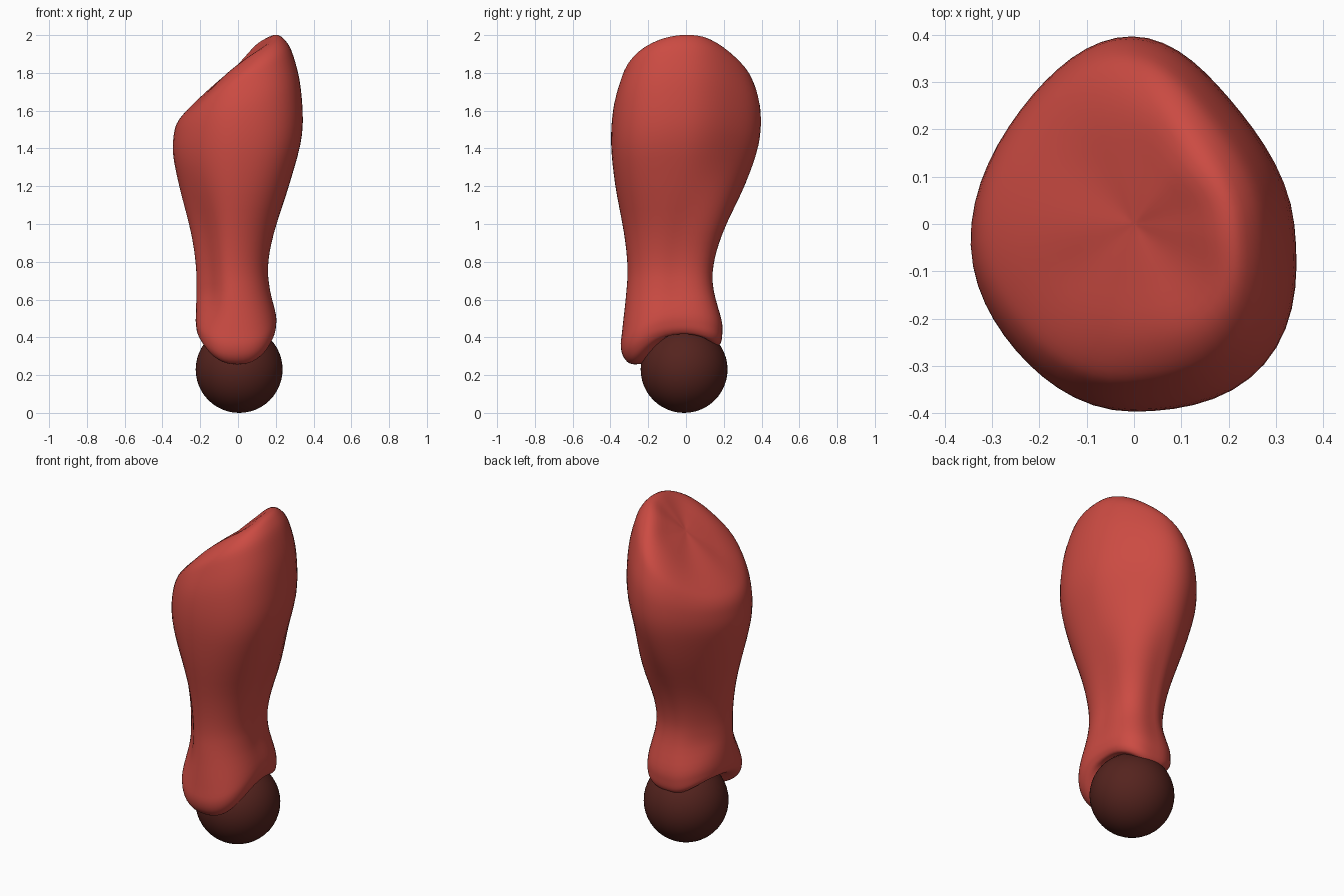
import bpy, bmesh, math

if "Cube" in bpy.data.objects:
    bpy.data.objects.remove(bpy.data.objects["Cube"])

SIDES, STEPS = 56, 4

# Body rings, bottom to top: height, left, right, front, back, tilt
RINGS = [
    (.362, -.172, .165, -.268, .15, 0),
    (.383, -.21, .19, -.322, .182, 0),
    (.43, -.221, .20, -.345, .192, 0),
    (.50, -.222, .198, -.337, .188, 0),
    (.65, -.22, .168, -.315, .143, 0),
    (.78, -.223, .158, -.31, .142, 0),
    (.95, -.248, .188, -.328, .192, 0),
    (1.21, -.31, .272, -.375, .313, .01),
    (1.42, -.341, .335, -.396, .384, .06),
    (1.59, -.34, .328, -.387, .395, .13),
    (1.71, -.323, .29, -.354, .368, .18),
    (1.781, -.28, .248, -.315, .325, .191),
    (1.835, -.20, .19, -.23, .24, .165),
]


def shrunk(ring, factor, rise):
    return (ring[0] + rise, *(v * factor for v in ring[1:]))


def catmull(a, b, c, d, t):
    return [(2*q + (r-p)*t + (2*p-5*q+4*r-s)*t*t + (3*q-p-3*r+s)*t**3) / 2
            for p, q, r, s in zip(a, b, c, d)]


def power(v, p):
    return math.copysign(abs(v) ** p, v)


def smooth(lo, hi, v):
    t = min(1, max(0, (v - lo) / (hi - lo)))
    return t * t * (3 - 2*t)


def ring_points(ring):
    z0, xl, xr, yf, yb, tilt = ring
    foot = min(1, max(0, 1 - (z0 - .37) / .28))
    sq = 1 - .2 * foot
    head = smooth(.95, 1.4, z0)
    low = 1 - smooth(.45, .65, z0)
    neck = 1 - head - low
    size = min(1, (xr - xl) / .33)
    # corner bulges: back right, back left, front left, front right
    bulge = (.028*low + .044*neck - .022*head, -.008*neck - .012*head,
             -.004*low - .042*neck - .02*head, .022*head)
    for i in range(SIDES):
        a = 2 * math.pi * i / SIDES
        c, s = math.cos(a), math.sin(a)
        push = size * bulge[i * 4 // SIDES] * math.sin(2*a) ** 2
        # egg outline, wider at the front
        x = (xl+xr)/2 + (xr-xl)/2 * power(c, sq) * (1 - .12*s) + push*c
        y = (yf+yb)/2 + (yb-yf)/2 * power(s, sq) + push*s
        # the foot edge is a saddle over the ball, the top is tilted
        saddle = .0525 * math.cos(2*a) + .035*s - .018*max(0, -s)
        yield x, y, z0 + tilt*c + foot*saddle


def finish(bm, name, color):
    bmesh.ops.recalc_face_normals(bm, faces=bm.faces)
    for f in bm.faces:
        f.smooth = True
    me = bpy.data.meshes.new(name)
    bm.to_mesh(me)
    bm.free()
    mat = bpy.data.materials.new(name + "_colour")
    mat.diffuse_color = color
    mat.use_nodes = True
    mat.node_tree.nodes["Principled BSDF"].inputs["Base Color"].default_value = mat.diffuse_color
    me.materials.append(mat)
    ob = bpy.data.objects.new(name, me)
    bpy.context.collection.objects.link(ob)


# Body: smooth loft with a slanted top and a lip tucked into the ball
rings = ([shrunk(RINGS[0], .6, .02)] + RINGS
         + [shrunk(RINGS[-1], .5, .008), shrunk(RINGS[-1], .04, .009)])
sections = []
last = len(rings) - 1
for i in range(last):
    a, b, c, d = (rings[max(0, min(last, i+k))] for k in (-1, 0, 1, 2))
    sections += [catmull(a, b, c, d, j/STEPS) for j in range(STEPS)]
sections.append(rings[-1])
bm = bmesh.new()
loops = [[bm.verts.new(p) for p in ring_points(s)] for s in sections]
for lo, hi in zip(loops, loops[1:]):
    for i in range(SIDES):
        j = (i + 1) % SIDES
        bm.faces.new((lo[i], lo[j], hi[j], hi[i]))
bm.faces.new(loops[0][::-1])
bm.faces.new(loops[-1])
finish(bm, "body", (.6, .07, .055, 1))

# Ball at the foot
bm = bmesh.new()
bmesh.ops.create_uvsphere(bm, u_segments=48, v_segments=24, radius=.23)
bmesh.ops.translate(bm, verts=bm.verts, vec=(.006, -.01, .23))
finish(bm, "foot_ball", (.09, .017, .013, 1))
